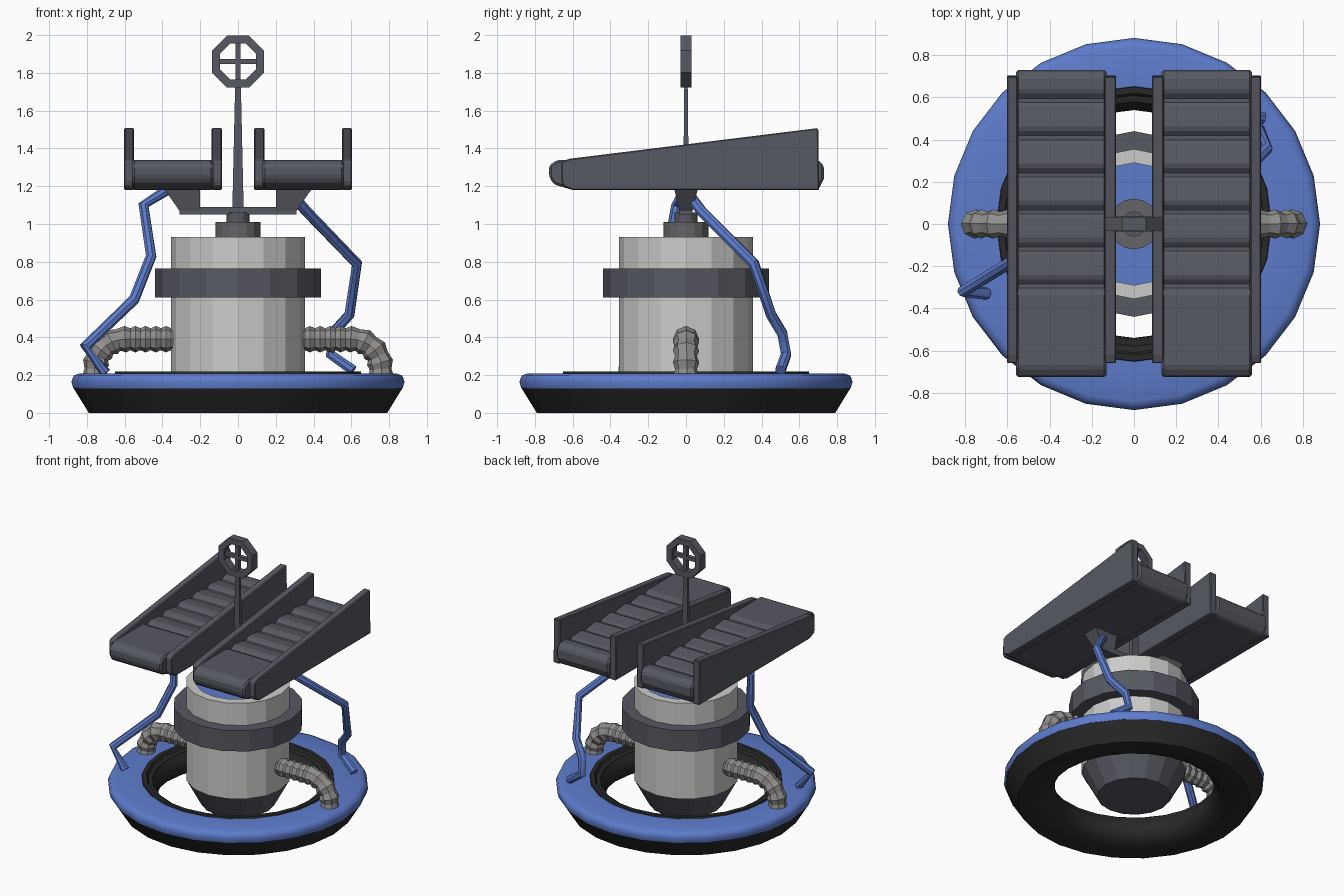
import bpy, bmesh, math
from mathutils import Vector

if "Cube" in bpy.data.objects:
    bpy.data.objects.remove(bpy.data.objects["Cube"])


def material(name, r, g, b):
    m = bpy.data.materials.new(name)
    m.use_nodes = True
    m.diffuse_color = (r, g, b, 1)
    m.node_tree.nodes["Principled BSDF"].inputs["Base Color"].default_value = (r, g, b, 1)
    return m


BLACK = material("black rubber", .022, .022, .022)
BLUE = material("blue paint", .11, .2, .6)
LIGHT = material("light grey metal", .6, .6, .59)
PIPE = material("pipe grey", .28, .275, .265)
SLATE = material("dark slate", .095, .1, .122)
GREY = material("mid grey", .13, .13, .135)


def finish(name, bm, mat, smooth=None):
    bmesh.ops.recalc_face_normals(bm, faces=bm.faces)
    mesh = bpy.data.meshes.new(name)
    bm.to_mesh(mesh)
    bm.free()
    mesh.materials.append(mat)
    ob = bpy.data.objects.new(name, mesh)
    bpy.context.collection.objects.link(ob)
    if smooth:
        bpy.ops.object.select_all(action='DESELECT')
        ob.select_set(True)
        bpy.context.view_layer.objects.active = ob
        bpy.ops.object.shade_smooth_by_angle(angle=math.radians(smooth))
    return ob


def skin(bm, loops, closed=False):
    """Join equal vertex loops with quads; cap the ends or close the cycle."""
    n = len(loops[0])
    pairs = list(zip(loops, loops[1:]))
    if closed:
        pairs.append((loops[-1], loops[0]))
    else:
        bm.faces.new(loops[0])
        bm.faces.new(loops[-1])
    for a, b in pairs:
        for i in range(n):
            j = (i + 1) % n
            bm.faces.new((a[i], a[j], b[j], b[i]))


def lathe(name, profile, mat, sides, closed=False, smooth=None):
    bm = bmesh.new()
    turn = [2 * math.pi * i / sides for i in range(sides)]
    loops = [[bm.verts.new((r * math.cos(t), r * math.sin(t), z)) for t in turn]
             for r, z in profile]
    skin(bm, loops, closed)
    return finish(name, bm, mat, smooth)


def prism(name, profile, axis, a, b, mat, bevel=0):
    """Extrude a profile in the yz (axis x) or xz (axis y) plane."""
    bm = bmesh.new()
    place = (lambda p, d: (d, p[0], p[1])) if axis == "x" else (lambda p, d: (p[0], d, p[1]))
    skin(bm, [[bm.verts.new(place(p, d)) for p in profile] for d in (a, b)])
    ob = finish(name, bm, mat)
    if bevel:
        mod = ob.modifiers.new("bevel", 'BEVEL')
        mod.width = bevel
        mod.segments = 1
    return ob


def tube(name, path, radii, sides, mat, smooth=None):
    bm = bmesh.new()
    pts = [Vector(p) for p in path]
    loops = []
    side = None
    for i, p in enumerate(pts):
        d = (pts[min(i + 1, len(pts) - 1)] - pts[max(i - 1, 0)]).normalized()
        side = side or d.orthogonal()
        side = (side - d * side.dot(d)).normalized()
        up = d.cross(side)
        loops.append([bm.verts.new(p + radii[i] * (side * math.cos(t) + up * math.sin(t)))
                      for t in (2 * math.pi * k / sides for k in range(sides))])
    skin(bm, loops)
    return finish(name, bm, mat, smooth)


# Floating base ring
lathe("ring_skirt", [(.87, .13), (.79, 0), (.66, 0), (.58, .03), (.54, .09), (.55, .15),
                     (.57, .17), (.58, .195), (.61, .2), (.62, .22), (.65, .22), (.66, .17)],
      BLACK, 24, True, 50)
lathe("ring_cover", [(.65, .208), (.84, .208), (.87, .197), (.882, .165), (.872, .13), (.66, .13)],
      BLUE, 24, True, 60)

# Central drum
lathe("drum_cone", [(.25, .03), (.355, .225)], SLATE, 16)
lathe("drum_body", [(.355, .22), (.355, .93), (.29, .93), (.29, .9)], LIGHT, 16)
lathe("drum_lid", [(.29, .9), (.29, .92)], BLUE, 16)
lathe("drum_collar", [(.44, .61), (.44, .765)], SLATE, 16)
lathe("pivot_base", [(.12, .91), (.12, 1.01)], GREY, 16)
lathe("pivot_post", [(.06, 1), (.06, 1.06)], SLATE, 12)

# Cross arm and mast
prism("cross_arm", [(-.31, 1.05), (.31, 1.05), (.31, 1.09), (-.31, 1.09)], "y", -.035, .035, SLATE)
bm = bmesh.new()
skin(bm, [[bm.verts.new((sx * w, sy * d, z)) for sx, sy in ((-1, -1), (1, -1), (1, 1), (-1, 1))]
          for w, d, z in ((.03, .016, 1.08), (.015, .009, 1.74))])
finish("mast", bm, SLATE)

# Sighting wheel with crossed spokes
bm = bmesh.new()
loops = []
for i in range(8):
    t = math.pi * (i + .5) / 4
    loops.append([bm.verts.new((r * math.cos(t), y, 1.86 + r * math.sin(t)))
                  for r, y in ((.104, -.03), (.15, -.03), (.15, .03), (.104, .03))])
skin(bm, loops, True)
finish("sight_rim", bm, SLATE)
for name, w, h in (("sight_spoke_level", .1, .013), ("sight_spoke_upright", .013, .1)):
    prism(name, [(-w, 1.86 - h), (w, 1.86 - h), (w, 1.86 + h), (-w, 1.86 + h)],
          "y", -.015, .015, SLATE)

# Foot trays with stepped treads
tread = [(-.6, 1.18), (-.7, 1.21), (-.725, 1.25), (-.725, 1.31), (-.68, 1.34)]
for k in range(6):
    y = -.275 + .176 * k
    tread += [(y - .05, 1.34 if k == 0 else 1.328), (y - .02, 1.308), (y + .022, 1.34)]
tread += [(.7, 1.34), (.73, 1.31), (.73, 1.24), (.7, 1.18)]
rail = [(-.6, 1.18), (-.65, 1.2), (-.66, 1.23), (-.66, 1.33), (-.62, 1.345),
        (.7, 1.508), (.705, 1.18)]

for label, s in (("left", 1), ("right", -1)):
    prism(label + "_tray", tread, "x", s * .13, s * .56, SLATE, .012)
    prism(label + "_inner_rail", rail, "x", s * .085, s * .14, SLATE, .006)
    prism(label + "_outer_rail", rail, "x", s * .55, s * .603, SLATE, .006)
    # Flared bracket under the tray
    bm = bmesh.new()
    skin(bm, [[bm.verts.new((s * x, y, z)) for x, y in ((a, -d), (b, -d), (b, d), (a, d))]
              for a, b, d, z in ((.2, .31, .035, 1.07), (.2, .39, .062, 1.185))])
    finish(label + "_bracket", bm, SLATE)

    # Ribbed elbow pipe
    path, radii = [], []
    for k in range(12):
        path.append((s * (.3 + .027 * k), 0, .39))
    for k in range(1, 8):
        t = math.radians(90 - k * 13)
        path.append((s * (.6 + .155 * math.cos(t)), 0, .235 + .155 * math.sin(t)))
    path.append((s * .757, 0, .18))
    radii = [.07 if k % 2 else .058 for k in range(len(path))]
    tube(label + "_pipe", path, radii, 8, PIPE)

# Hanging cables
cables = {
    "left_cable": [(.29, .02, 1.15), (.36, .08, 1.07), (.63, .36, .79), (.59, .45, .52),
                   (.5, .51, .42), (.49, .53, .31), (.61, .5, .225)],
    "right_cable": [(-.36, 0, 1.19), (-.5, -.05, 1.1), (-.46, -.1, .83), (-.55, -.16, .6),
                    (-.81, -.32, .35), (-.7, -.33, .21)],
}
for name, path in cables.items():
    tube(name, path, [.029] * len(path), 8, BLUE, 40)
